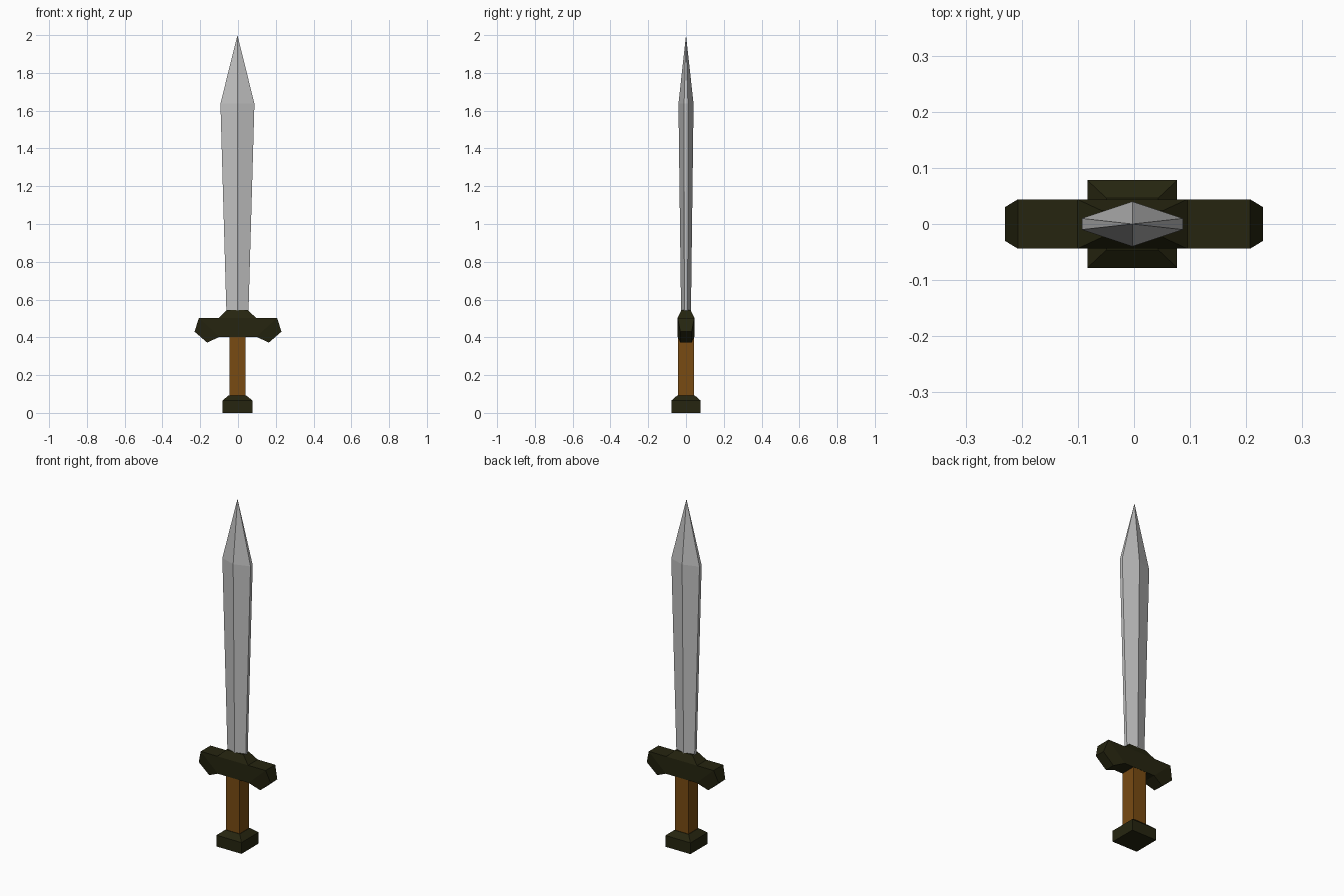
import bpy
import bmesh

cube = bpy.data.objects.get("Cube")
if cube:
    bpy.data.objects.remove(cube, do_unlink=True)

CX = -0.003  # shared axis of blade, grip and pommel


def material(name, rgb, roughness=0.8):
    mat = bpy.data.materials.new(name)
    mat.use_nodes = True
    colour = (*rgb, 1)
    mat.diffuse_color = colour
    bsdf = mat.node_tree.nodes["Principled BSDF"]
    bsdf.inputs["Base Color"].default_value = colour
    bsdf.inputs["Roughness"].default_value = roughness
    return mat


def loft(name, rings, mat, tip=None):
    """Skin matching rings of points, close the ends, optionally to a tip."""
    bm = bmesh.new()
    loops = [[bm.verts.new(p) for p in ring] for ring in rings]
    count = len(loops[0])
    for a, b in zip(loops, loops[1:]):
        for i in range(count):
            j = (i + 1) % count
            bm.faces.new((a[i], a[j], b[j], b[i]))
    bm.faces.new(loops[0][::-1])
    if tip:
        apex = bm.verts.new(tip)
        for i in range(count):
            bm.faces.new((loops[-1][i], loops[-1][(i + 1) % count], apex))
    else:
        bm.faces.new(loops[-1])
    bmesh.ops.recalc_face_normals(bm, faces=bm.faces)
    mesh = bpy.data.meshes.new(name)
    bm.to_mesh(mesh)
    bm.free()
    mesh.materials.append(mat)
    obj = bpy.data.objects.new(name, mesh)
    bpy.context.collection.objects.link(obj)
    return obj


def rect(hx, hy, z):
    return [(CX + sx * hx, sy * hy, z)
            for sx, sy in ((-1, -1), (1, -1), (1, 1), (-1, 1))]


def blade_ring(hx, ridge, edge, z):
    return [(CX - hx, -edge, z), (CX, -ridge, z), (CX + hx, -edge, z),
            (CX + hx, edge, z), (CX, ridge, z), (CX - hx, edge, z)]


def guard_ring(side, top, bottom, hy):
    (tx, tz), (bx, bz) = top, bottom
    return [(side * tx, -hy, tz), (side * tx, hy, tz),
            (side * bx, hy, bz), (side * bx, -hy, bz)]


steel = material("steel grey", (0.53, 0.53, 0.53), 0.5)
dark = material("dark olive", (0.019, 0.0185, 0.005))
brown = material("leather brown", (0.19, 0.07, 0.006))

# Blade: flat-edged hexagonal section, widening to the shoulder
loft("blade", [blade_ring(0.058, 0.026, 0.009, 0.52),
               blade_ring(0.09, 0.04, 0.01, 1.637)],
     steel, tip=(CX, 0, 2))

# Guard: bar with drooping, tapered ends
END = ((0.23, 0.43), (0.163, 0.372), 0.03)
BODY = ((0.207, 0.503), (0.098, 0.403), 0.044)
loft("guard", [guard_ring(-1, *END), guard_ring(-1, *BODY),
               guard_ring(1, *BODY), guard_ring(1, *END)], dark)

# Collar around the blade root
loft("guard_collar", [rect(0.098, 0.044, 0.503), rect(0.055, 0.024, 0.545)], dark)

# Grip
loft("grip", [rect(0.043, 0.043, 0.08), rect(0.043, 0.043, 0.41)], brown)

# Pommel: square block with a chamfered top
loft("pommel", [rect(0.08, 0.078, 0), rect(0.08, 0.078, 0.065),
                rect(0.046, 0.046, 0.093)], dark)
